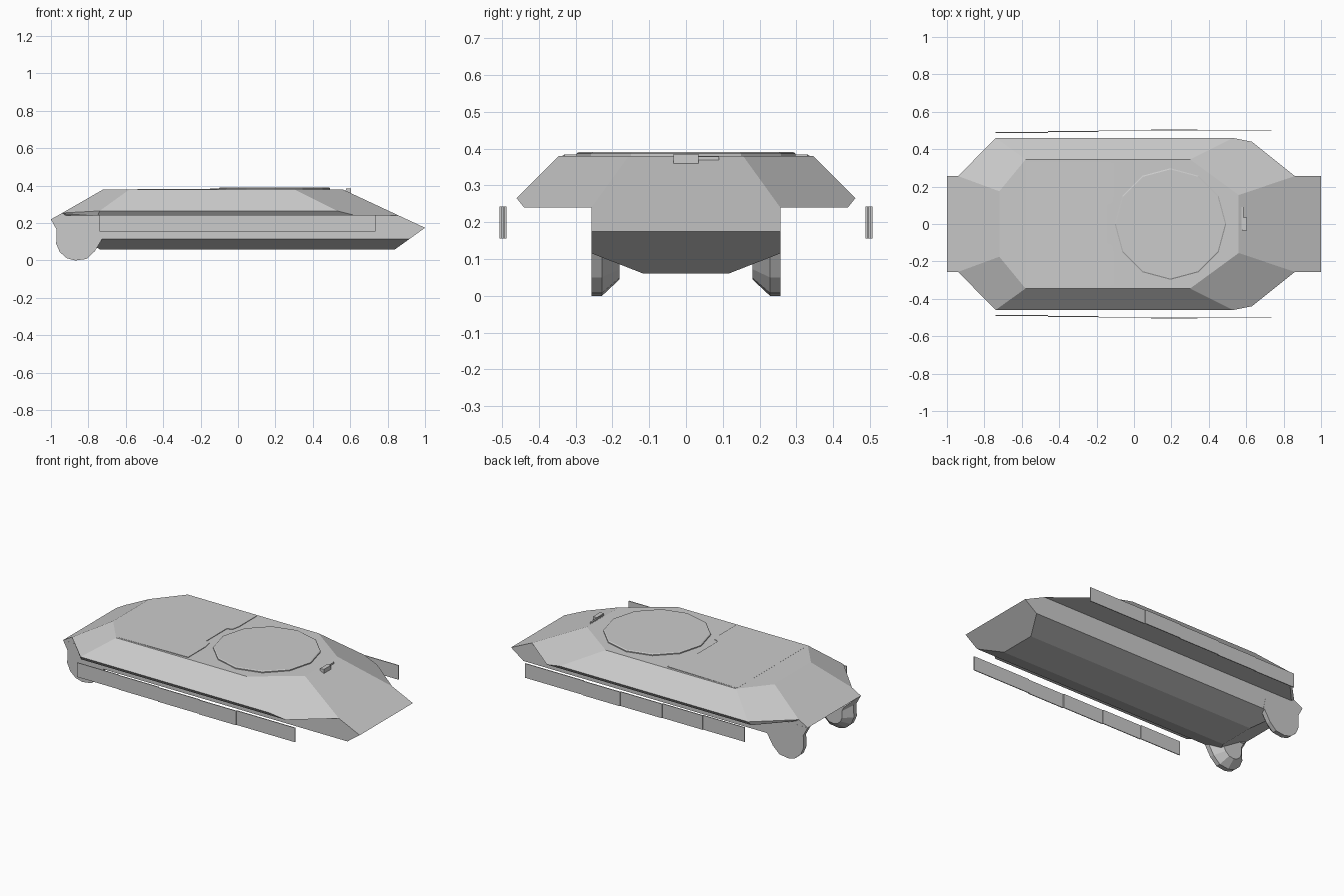
import bpy, bmesh, math
from mathutils import Vector

if "Cube" in bpy.data.objects:
    bpy.data.objects.remove(bpy.data.objects["Cube"])


def finish(name, bm):
    bmesh.ops.recalc_face_normals(bm, faces=bm.faces)
    me = bpy.data.meshes.new(name)
    bm.to_mesh(me)
    bm.free()
    ob = bpy.data.objects.new(name, me)
    bpy.context.collection.objects.link(ob)
    return ob


def hull(name, half):
    """Convex solid from points mirrored across y."""
    bm = bmesh.new()
    for x, y, z in half:
        for s in (1, -1):
            bm.verts.new((x, s * y, z))
    bmesh.ops.convex_hull(bm, input=bm.verts)
    bmesh.ops.dissolve_limit(bm, angle_limit=math.radians(2), verts=bm.verts, edges=bm.edges)
    return finish(name, bm)


def loft(name, rings):
    """Capped solid through rings of equal point count."""
    bm = bmesh.new()
    vs = [[bm.verts.new(p) for p in r] for r in rings]
    n = len(vs[0])
    for a, b in zip(vs, vs[1:]):
        for i in range(n):
            j = (i + 1) % n
            bm.faces.new((a[i], a[j], b[j], b[i]))
    bm.faces.new(vs[0])
    bm.faces.new(vs[-1])
    return finish(name, bm)


def box(name, lo, hi):
    ring = lambda z: [(lo[0], lo[1], z), (hi[0], lo[1], z), (hi[0], hi[1], z), (lo[0], hi[1], z)]
    return loft(name, [ring(lo[2]), ring(hi[2])])


# Lower hull with chamfered belly, pointed nose and sloping tail
hull("lower_hull", [
    (1, .256, .175), (.917, .256, .115), (.84, .115, .06),
    (-.74, .115, .06), (-.83, .256, .115), (-1, .256, .22),
    (-.94, .256, .254), (.86, .256, .24)])

# Upper hull with sloped armour and overhanging sponsons
hull("upper_hull", [
    (-.72, .175, .38), (-.58, .345, .38), (.30, .345, .38), (.56, .155, .38),
    (-.74, .46, .265), (.53, .46, .265), (-.94, .256, .254),
    (-.92, .256, .24), (-.75, .44, .24), (.63, .44, .24), (.86, .256, .24)])

# Engine deck plate with notched front edge
edge = [(-.58, .335), (-.105, .33), (-.105, .16), (-.115, .11), (-.145, .10)]
outline = edge + [(x, -y) for x, y in reversed(edge)]
loft("engine_deck", [[(x, y, .375) for x, y in outline],
                     [(x, y, .3805 if x < -.5 else .3835) for x, y in outline]])

# Twelve-sided turret ring
ring = lambda r, z: [(.195 + r * math.cos(i * math.pi / 6), r * math.sin(i * math.pi / 6), z)
                     for i in range(12)]
loft("turret_ring", [ring(.298, .375), ring(.298, .386), ring(.292, .39)])

# Driver's periscope and its hatch strip
box("periscope", (.578, -.034, .358), (.603, .034, .385))
box("periscope_strip", (.575, -.03, .36), (.585, .09, .378))

# Final drive housings: flat outer plate and tapered inner boss
drive = [(-1, .22), (-.97, .165), (-.972, .09), (-.953, .045), (-.915, .012), (-.87, 0),
         (-.81, .008), (-.765, .05), (-.72, .125), (-.74, .22)]
centre = Vector((-.87, .1))
inner = [centre + (Vector(p) - centre) * .55 for p in drive]
for side, s in (("left", 1), ("right", -1)):
    loft("final_drive_" + side, [
        [(x, s * .2565, z) for x, z in drive],
        [(x, s * .228, z) for x, z in drive],
        [(p.x, s * .18, p.y) for p in inner]])

# Side skirts made of thin, slightly staggered panels
breaks = [-.74, -.46, -.19, .09, .34, .735]
offsets = [.489, .493, .498, .503, .498]
for side, s in (("left", 1), ("right", -1)):
    for i, y in enumerate(offsets):
        y0, y1 = sorted((s * (y - .002), s * (y + .003)))
        box(f"skirt_{side}_{i + 1}", (breaks[i], y0, .155), (breaks[i + 1], y1, .242))
